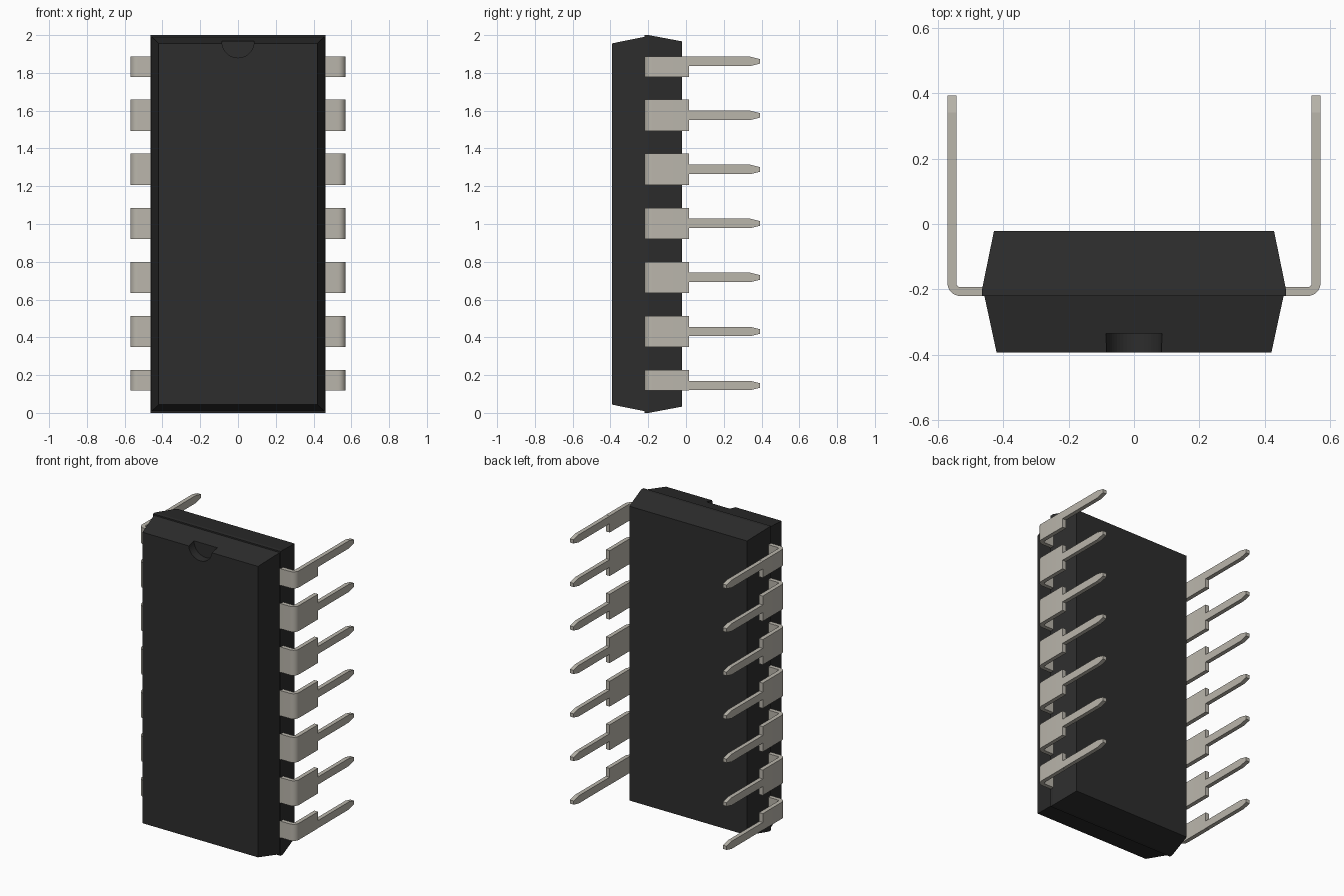
import bpy, bmesh, math

if "Cube" in bpy.data.objects:
    bpy.data.objects.remove(bpy.data.objects["Cube"], do_unlink=True)


def material(name, rgb, rough, metal=0.0):
    m = bpy.data.materials.new(name)
    m.use_nodes = True
    m.diffuse_color = (*rgb, 1)
    b = m.node_tree.nodes["Principled BSDF"]
    b.inputs["Base Color"].default_value = (*rgb, 1)
    b.inputs["Roughness"].default_value = rough
    b.inputs["Metallic"].default_value = metal
    return m


black = material("black plastic", (0.026, 0.026, 0.026), 0.7)
metal = material("tinned metal", (0.49, 0.465, 0.41), 0.5)


def loft(bm, rings):
    """Skin a row of four-point rings and cap both ends."""
    rows = [[bm.verts.new(p) for p in ring] for ring in rings]
    for a, b in zip(rows, rows[1:]):
        for i in range(4):
            j = (i + 1) % 4
            bm.faces.new((a[i], a[j], b[j], b[i]))
    bm.faces.new(rows[0][::-1])
    bm.faces.new(rows[-1])


def finish(name, bm, mat, angle):
    bmesh.ops.recalc_face_normals(bm, faces=bm.faces)
    me = bpy.data.meshes.new(name)
    bm.to_mesh(me)
    bm.free()
    me.materials.append(mat)
    ob = bpy.data.objects.new(name, me)
    bpy.context.collection.objects.link(ob)
    bpy.ops.object.select_all(action='DESELECT')
    ob.select_set(True)
    bpy.context.view_layer.objects.active = ob
    bpy.ops.object.shade_smooth_by_angle(angle=math.radians(angle))
    return ob


# Moulded body: front half slightly smaller than the back half at the seam
def body_ring(y, half, inset):
    lo, hi = inset, 2 - inset
    return [(-half, y, lo), (half, y, lo), (half, y, hi), (-half, y, hi)]


bm = bmesh.new()
loft(bm, [body_ring(-0.392, 0.42, 0.044), body_ring(-0.22, 0.457, 0.009),
          body_ring(-0.22, 0.464, 0.0), body_ring(-0.198, 0.464, 0.0),
          body_ring(-0.022, 0.428, 0.033)])
body = finish("body", bm, black, 5)

# Half-round index notch at the top of the front face
bpy.ops.mesh.primitive_cylinder_add(vertices=48, radius=0.085, depth=0.12,
                                    location=(0, -0.395, 1.965),
                                    rotation=(math.pi / 2, 0, 0))
cutter = bpy.context.object
cutter.name = "notch_cutter"
cutter.hide_render = True
cutter.data.materials.append(black)
bpy.ops.object.select_all(action='DESELECT')
bpy.context.view_layer.objects.active = body
body.select_set(True)
cut = body.modifiers.new("notch", 'BOOLEAN')
cut.operation = 'DIFFERENCE'
cut.solver = 'EXACT'
cut.object = cutter
bpy.ops.object.modifier_apply(modifier=cut.name)
bpy.data.objects.remove(cutter, do_unlink=True)
bpy.ops.object.shade_smooth_by_angle(angle=math.radians(8))

# Bent pins: wide shoulder with a rounded corner, then a narrow tapered blade
OUT, INN, FRONT, R, T = 0.57, 0.543, -0.22, 0.04, 0.027
STEP, TIP = 0.017, 0.392


def pin_ring(outer, inner, lo, hi):
    return [(*outer, lo), (*outer, hi), (*inner, hi), (*inner, lo)]


def make_pin(name, z, lo, hi):
    bm = bmesh.new()
    rings = [pin_ring((0.43, FRONT), (0.43, FRONT + T), lo, hi)]
    cx, cy = OUT - R, FRONT + R
    for k in range(9):
        a = math.radians(-90 + 90 * k / 8)
        c, s = math.cos(a), math.sin(a)
        rings.append(pin_ring((cx + R * c, cy + R * s),
                              (cx + (R - T) * c, cy + (R - T) * s), lo, hi))
    rings.append(pin_ring((OUT, STEP), (INN, STEP), lo, hi))
    loft(bm, rings)
    loft(bm, [pin_ring((OUT, y), (INN, y), z - w, z + w)
              for y, w in ((STEP, 0.025), (0.34, 0.025), (TIP, 0.012))])
    ob = finish(name, bm, metal, 13)
    ob.modifiers.new("other_side", 'MIRROR').use_axis = (True, False, False)


for i in range(7):
    z = 1.003 + (i - 3) * 0.286
    # End pins have no shoulder on their outer edge
    lo = z - (0.026 if i == 0 else 0.083)
    hi = z + (0.026 if i == 6 else 0.083)
    make_pin(f"pin_pair_{i + 1}", z, lo, hi)
